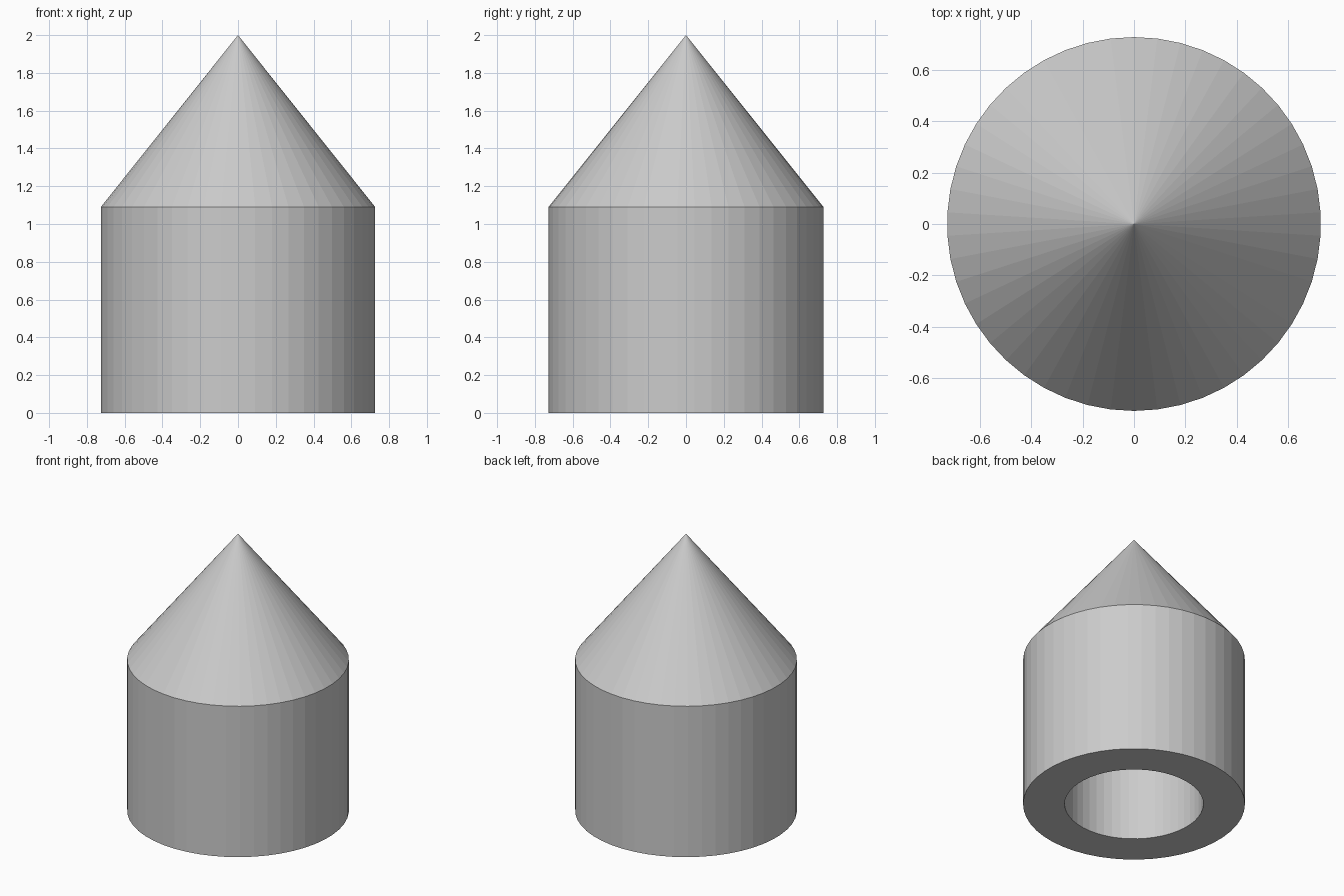
import bpy, bmesh, math

if "Cube" in bpy.data.objects:
    bpy.data.objects.remove(bpy.data.objects["Cube"])

SIDES = 50
grey = bpy.data.materials.new("light_grey")
grey.diffuse_color = (0.6, 0.6, 0.6, 1)
grey.use_nodes = True
grey.node_tree.nodes["Principled BSDF"].inputs["Base Color"].default_value = grey.diffuse_color

# Profile (radius, height): bore roof, bore wall, base ring, outer wall, cone tip
profile = [(0, 1.0), (0.4545, 1.0), (0.4545, 0), (0.727, 0), (0.727, 1.091), (0, 2.0)]

bm = bmesh.new()
rings = []
for r, z in profile:
    if r == 0:
        rings.append([bm.verts.new((0, 0, z))] * SIDES)
    else:
        angles = [math.tau * i / SIDES + math.pi / 2 for i in range(SIDES)]
        rings.append([bm.verts.new((r * math.cos(a), r * math.sin(a), z)) for a in angles])

# Join neighbouring rings; the two poles give triangles
for low, high in zip(rings, rings[1:]):
    for i in range(SIDES):
        j = (i + 1) % SIDES
        corners = dict.fromkeys((low[i], low[j], high[j], high[i]))
        bm.faces.new(list(corners))
bmesh.ops.recalc_face_normals(bm, faces=bm.faces)

mesh = bpy.data.meshes.new("pointed_cap")
bm.to_mesh(mesh)
bm.free()
mesh.materials.append(grey)
cap = bpy.data.objects.new("pointed_cap", mesh)
bpy.context.collection.objects.link(cap)
